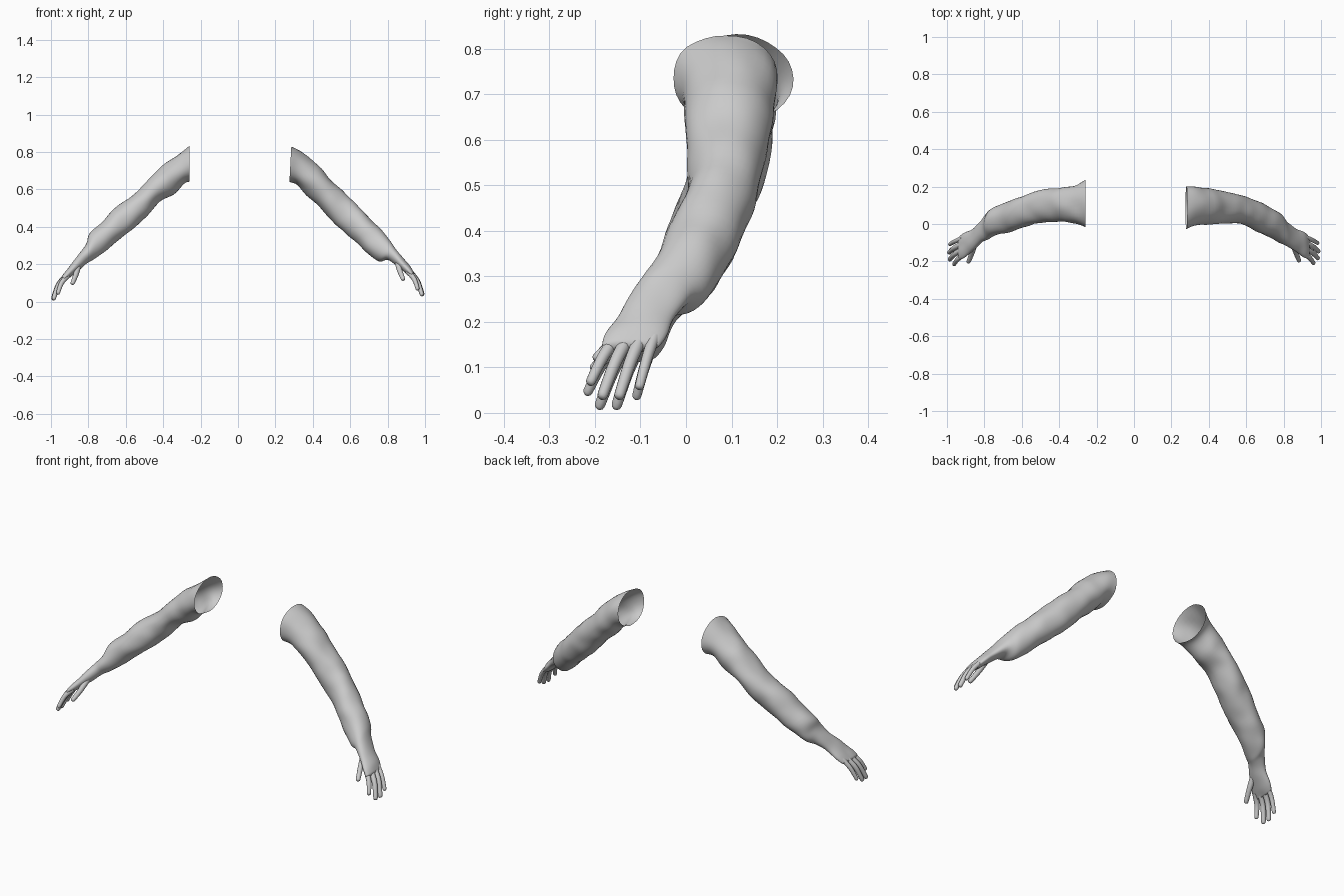
import bpy, bmesh, math
from mathutils import Vector, noise

if "Cube" in bpy.data.objects:
    bpy.data.objects.remove(bpy.data.objects["Cube"])

grey = bpy.data.materials.new("plain grey")
grey.use_nodes = True
grey.diffuse_color = (0.6, 0.6, 0.6, 1)
grey.node_tree.nodes["Principled BSDF"].inputs["Base Color"].default_value = (0.6, 0.6, 0.6, 1)


def smooth_rows(rows, steps):
    """Refine rows of numbers with a Catmull-Rom spline."""
    out = []
    for i in range(len(rows) - 1):
        quad = [rows[max(i - 1, 0)], rows[i], rows[i + 1], rows[min(i + 2, len(rows) - 1)]]
        for s in range(steps):
            t = s / steps
            out.append([b + 0.5 * t * (c - a + t * (2 * a - 5 * b + 4 * c - d + t * (3 * (b - c) + d - a)))
                        for a, b, c, d in zip(*quad)])
    out.append(list(rows[-1]))
    return out


def loft(name, rings, sides, close_start, wrinkle=0.0):
    """Skin elliptical rings given as (centre, axis, axis)."""
    bm = bmesh.new()
    loops = []
    for centre, u, v in rings:
        loop = []
        for k in range(sides):
            a = 2 * math.pi * k / sides
            offset = u * math.cos(a) + v * math.sin(a)
            p = centre + offset
            p += offset.normalized() * wrinkle * noise.noise(p * 13)
            loop.append(bm.verts.new(p))
        loops.append(loop)
    for low, high in zip(loops, loops[1:]):
        for k in range(sides):
            n = (k + 1) % sides
            bm.faces.new((low[k], low[n], high[n], high[k]))
    bm.faces.new(loops[-1])
    if close_start:
        bm.faces.new(loops[0])
    bmesh.ops.recalc_face_normals(bm, faces=bm.faces)
    mesh = bpy.data.meshes.new(name)
    bm.to_mesh(mesh)
    bm.free()
    mesh.materials.append(grey)
    obj = bpy.data.objects.new(name, mesh)
    bpy.context.collection.objects.link(obj)
    bpy.ops.object.select_all(action='DESELECT')
    obj.select_set(True)
    bpy.context.view_layer.objects.active = obj
    bpy.ops.object.shade_smooth_by_angle(angle=math.radians(60))


def sleeve(name, side, sections):
    """Sections: upper x, z; lower x, z; front y; back y."""
    rings = []
    for tx, tz, bx, bz, front, back in smooth_rows(sections, 5):
        top = Vector((side * tx, 0, tz))
        bottom = Vector((side * bx, 0, bz))
        centre = (top + bottom) / 2 + Vector((0, (front + back) / 2, 0))
        rings.append((centre, Vector((0, (back - front) / 2, 0)), (top - bottom) / 2))
    # Round off the end of the palm
    centre, u, v = rings[-1]
    ahead = (centre - rings[-4][0]).normalized()
    for push, scale in ((0.006, 0.85), (0.01, 0.5)):
        rings.append((centre + ahead * push, u * scale, v * scale))
    loft(name, rings, 32, False, 0.006)


def digit(name, side, base, tip, radius, arch):
    base, tip = Vector(base), Vector(tip)
    mid = (base + tip) / 2 + Vector((arch, 0, arch))
    path = smooth_rows([base, mid, tip], 5)
    rings = []
    for i, p in enumerate(path):
        rings.append((Vector(p), radius * (1.1 - 0.3 * i / (len(path) - 1))))
    end = (tip - mid).normalized()
    for push, scale in ((0.4, 0.68), (0.65, 0.4)):
        rings.append((tip + end * radius * push, radius * scale))
    direction = (tip - base).normalized()
    u = direction.cross(Vector((0, 1, 0))).normalized()
    v = direction.cross(u)
    flip = Vector((side, 1, 1))
    loft(name, [(c * flip, u * r * flip, v * r * flip) for c, r in rings], 12, True)


# Arms from the open shoulder end to the knuckles
sleeve("right_arm", -1, [
    (.26, .83, .26, .64, -.015, .235), (.33, .78, .29, .628, .0, .205),
    (.42, .715, .345, .575, .015, .195), (.50, .63, .42, .535, .01, .19),
    (.57, .565, .485, .46, .0, .175), (.65, .505, .55, .40, -.02, .145),
    (.72, .435, .63, .335, -.045, .12), (.79, .365, .71, .27, -.065, .085),
    (.81, .315, .77, .23, -.085, .055), (.84, .27, .80, .212, -.1, .01),
    (.885, .21, .855, .165, -.15, -.03), (.92, .168, .895, .13, -.18, -.05),
    (.94, .14, .92, .112, -.188, -.065)])
sleeve("left_arm", 1, [
    (.285, .83, .275, .64, -.03, .205), (.345, .795, .315, .625, -.01, .2),
    (.43, .725, .365, .57, .0, .19), (.50, .65, .43, .515, .0, .18),
    (.57, .58, .495, .44, .005, .165), (.64, .515, .565, .375, -.01, .145),
    (.71, .44, .635, .315, -.045, .115), (.775, .375, .695, .255, -.075, .08),
    (.81, .33, .755, .215, -.1, .05), (.835, .295, .80, .22, -.115, .012),
    (.885, .23, .855, .187, -.15, -.025), (.92, .19, .895, .152, -.178, -.045),
    (.938, .162, .918, .134, -.185, -.06)])

# Fingers and thumbs: name, base, tip of the right hand, radius, arch
digits = [
    ("little_finger", (.915, -.076, .145), (.984, -.108, .038), .0125, .006),
    ("ring_finger", (.915, -.105, .143), (.988, -.152, .018), .0145, .009),
    ("middle_finger", (.915, -.135, .14), (.985, -.189, .018), .0145, .009),
    ("index_finger", (.91, -.163, .138), (.962, -.215, .048), .0135, .007),
    ("thumb", (.855, -.115, .187), (.884, -.2, .1), .0145, -.002)]
for label, base, tip, radius, arch in digits:
    digit("right_" + label, -1, base, tip, radius, arch)
    lift = Vector((-.002, .006, .022))
    digit("left_" + label, 1, Vector(base) + lift, Vector(tip) + lift, radius, arch)
